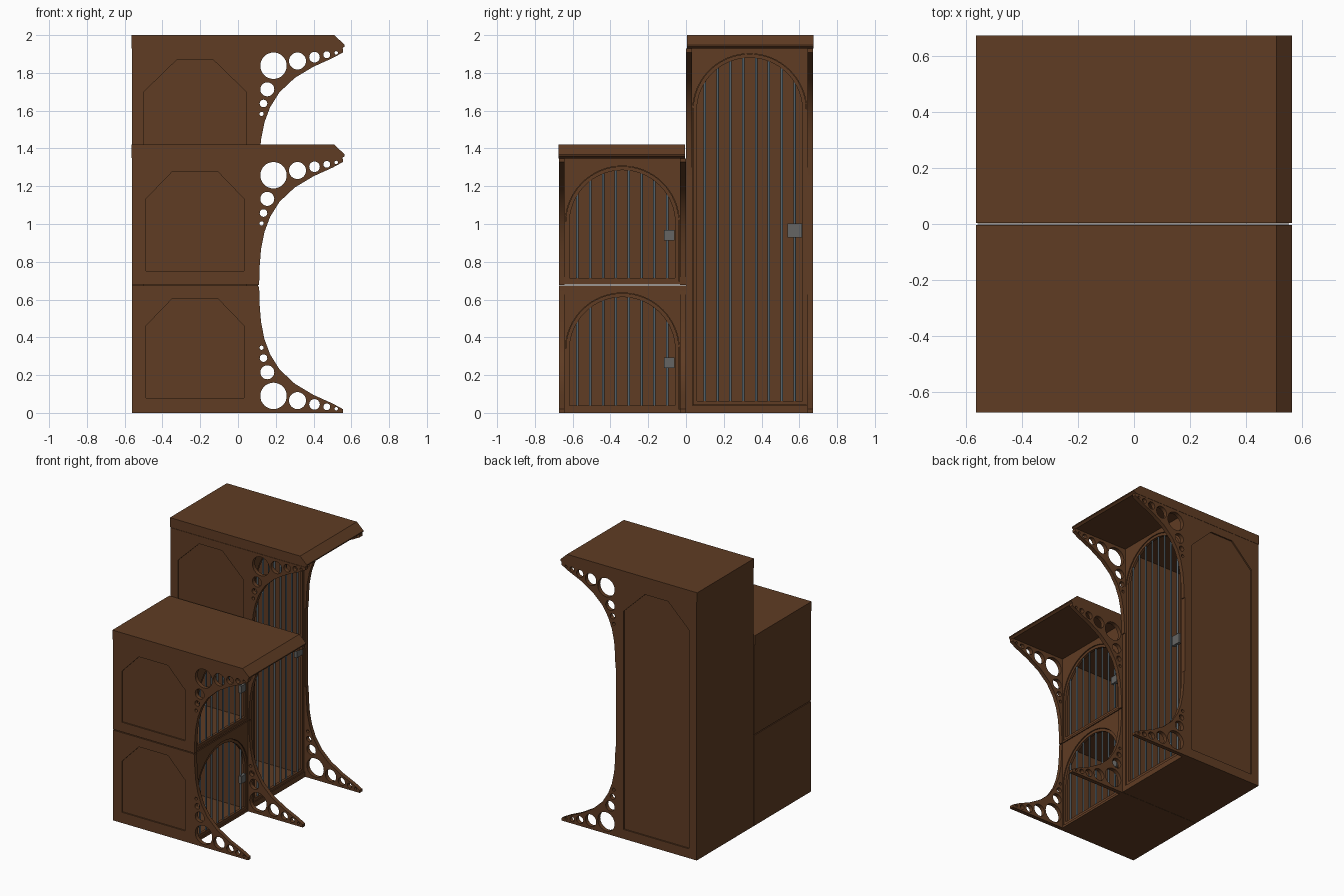
import bpy
from math import sin, cos, pi, sqrt, radians
from mathutils import Matrix

cube = bpy.data.objects.get("Cube")
if cube:
    bpy.data.objects.remove(cube)


def material(name, rgb, rough=0.6):
    m = bpy.data.materials.new(name)
    m.use_nodes = True
    m.diffuse_color = (*rgb, 1)
    bsdf = m.node_tree.nodes["Principled BSDF"]
    bsdf.inputs["Base Color"].default_value = (*rgb, 1)
    bsdf.inputs["Roughness"].default_value = rough
    return m


WOOD = material("brown wood", (0.115, 0.045, 0.017))
STEEL = material("blue grey steel", (0.09, 0.125, 0.15))
LOCK = material("grey metal", (0.13, 0.13, 0.125))

# Local plate axes: XZ plates are thick along y, YZ plates are thick along x
XZ = Matrix(((1, 0, 0, 0), (0, 0, -1, 0), (0, 1, 0, 0), (0, 0, 0, 1)))
YZ = Matrix(((0, 0, 1, 0), (1, 0, 0, 0), (0, 1, 0, 0), (0, 0, 0, 1)))


def plate(name, loops, plane, lo, hi, mat=WOOD):
    """Flat board from an outline and hole loops, spanning lo..hi along its thickness."""
    cu = bpy.data.curves.new(name, "CURVE")
    cu.dimensions = "2D"
    cu.fill_mode = "BOTH"
    cu.extrude = (hi - lo) / 2
    for loop in loops:
        sp = cu.splines.new("POLY")
        sp.points.add(len(loop) - 1)
        for p, (u, v) in zip(sp.points, loop):
            p.co = (u, v, 0, 1)
        sp.use_cyclic_u = True
    tmp = bpy.data.objects.new(name, cu)
    bpy.context.collection.objects.link(tmp)
    deps = bpy.context.evaluated_depsgraph_get()
    mesh = bpy.data.meshes.new_from_object(tmp.evaluated_get(deps))
    bpy.data.objects.remove(tmp)
    mid = (lo + hi) / 2
    shift = (0, mid, 0) if plane is XZ else (mid, 0, 0)
    mesh.transform(Matrix.Translation(shift) @ plane)
    mesh.materials.clear()
    mesh.materials.append(mat)
    ob = bpy.data.objects.new(name, mesh)
    bpy.context.collection.objects.link(ob)
    return ob


def rect(u0, u1, v0, v1):
    return [(u0, v0), (u1, v0), (u1, v1), (u0, v1)]


def box(name, x, y, z, mat=WOOD):
    return plate(name, [rect(*x, *z)], XZ, *y, mat)


def circle(u, v, r, n=32):
    return [(u + r * cos(2 * pi * i / n), v + r * sin(2 * pi * i / n)) for i in range(n)]


def arch(c, r, bottom, spring, n=32):
    top = [(c + r * cos(pi * i / n), spring + r * sin(pi * i / n)) for i in range(n + 1)]
    return [(c - r, bottom), (c + r, bottom)] + top


BACK, FRONT, WALL = -0.56, 0.105, 0.03

# Curved bracket outline and its row of round holes, for a foot at z = 0
SWEEP = [(FRONT, 0), (.555, 0), (.555, .02), (.5, .05), (.4, .095), (.3, .155), (.22, .23),
         (.17, .31), (.14, .39), (.122, .48), (.114, .58), (.112, .67), (FRONT, .67)]
HOLES = [(.188, .09, .07), (.315, .065, .045), (.405, .045, .028), (.47, .032, .018),
         (.52, .022, .009), (.155, .215, .037), (.135, .29, .02), (.125, .345, .011)]


def bracket(name, y0, y1, top=None):
    loops = [SWEEP] + [circle(*h) for h in HOLES]
    if top:
        loops = [[(x, top - z) for x, z in lp] for lp in loops]
    plate(name, loops, XZ, y0, y1)


def panel_outline(z0, z1, margin, cut, drop):
    a, b = BACK + margin, FRONT - margin
    return [(a, z0), (b, z0), (b, z1 - drop), (b - cut, z1), (a + cut, z1), (a, z1 - drop)]


def compartment(tag, y0, y1, z0, z1, panel, door_bottom, crown, lock_y, lock_z, lock_size):
    c = (y0 + y1) / 2
    # Side walls with a recessed panel
    for side, outer, s in (("right", y0, 1), ("left", y1, -1)):
        step, inner = outer + s * 0.01, outer + s * WALL
        outline = rect(BACK, FRONT, z0, z1)
        plate(f"{tag}_{side}_wall_frame", [outline, panel], XZ, *sorted((outer, step)))
        plate(f"{tag}_{side}_wall", [outline], XZ, *sorted((step, inner)))
    # Back, floor and ceiling
    inside = (y0 + WALL, y1 - WALL)
    box(f"{tag}_back", (BACK, BACK + .02), inside, (z0, z1))
    box(f"{tag}_floor", (BACK + .02, FRONT), inside, (z0, z0 + .015))
    box(f"{tag}_ceiling", (BACK + .02, FRONT), inside, (z1 - .015, z1))
    # Arched front and door frame
    spring = crown - 0.302
    plate(f"{tag}_front", [rect(*inside, z0 + .015, z1 - .015),
                           arch(c, .302, door_bottom, spring)], YZ, FRONT - .025, FRONT)
    plate(f"{tag}_door_frame", [arch(c, .3, door_bottom + .001, spring),
                                arch(c, .28, door_bottom + .022, spring)],
          YZ, FRONT - .025, FRONT - .006)
    # Bars follow the arch
    for i in range(8):
        dy = (i - 3.5) * 0.068
        top = spring + sqrt(.288 ** 2 - dy ** 2)
        low = door_bottom + .015
        bpy.ops.mesh.primitive_cylinder_add(vertices=12, radius=.0065, depth=top - low,
                                            location=(FRONT - .015, c + dy, (top + low) / 2))
        bar = bpy.context.object
        bar.name = f"{tag}_bar_{i + 1}"
        bar.data.materials.append(STEEL)
    # Lock plate
    h = lock_size / 2
    box(f"{tag}_lock", (FRONT - .02, FRONT + .004), (lock_y - h, lock_y + h),
        (lock_z - h, lock_z + h), LOCK)


def roof(name, y0, y1, top):
    plate(name, [[(-.565, top - .068), (-.565, top), (.51, top), (.565, top - .052),
                  (.565, top - .06), (.55, top - .072), (BACK, top - .072)]], XZ, y0, y1)


# Short cabinet: two stacked compartments
S0, S1, ROOF = -.673, -.001, .072
compartment("lower", S0, S1, 0, .674, panel_outline(.08, .605, .072, .14, .145),
            .018, .635, -.088, .265, .055)
compartment("upper", S0, S1, .68, 1.42 - ROOF, panel_outline(.752, 1.277, .072, .14, .145),
            .693, 1.307, -.088, .94, .055)
roof("short_roof", -.675, -.004, 1.42)

# Tall cabinet
T0, T1 = .001, .673
compartment("tall", T0, T1, 0, 2 - ROOF, panel_outline(.07, 1.87, .062, .175, .17),
            .04, 1.902, .576, .965, .075)
roof("tall_roof", .004, .675, 2)

# Brackets under the roofs and at the feet
for tag, y0, y1, top in (("short", S0, S1, 1.42), ("tall", T0, T1, 2)):
    bracket(f"{tag}_right_roof_bracket", y0, y0 + WALL, top - ROOF)
    bracket(f"{tag}_left_roof_bracket", y1 - WALL, y1, top - ROOF)
    bracket(f"{tag}_left_foot", y1 - WALL, y1)
bracket("short_right_foot", S0, S0 + WALL)

# Smooth the curved surfaces and keep board edges sharp
for ob in bpy.context.collection.objects:
    ob.select_set(ob.type == "MESH")
bpy.context.view_layer.objects.active = bpy.data.objects["tall_roof"]
bpy.ops.object.shade_smooth_by_angle(angle=radians(25))
